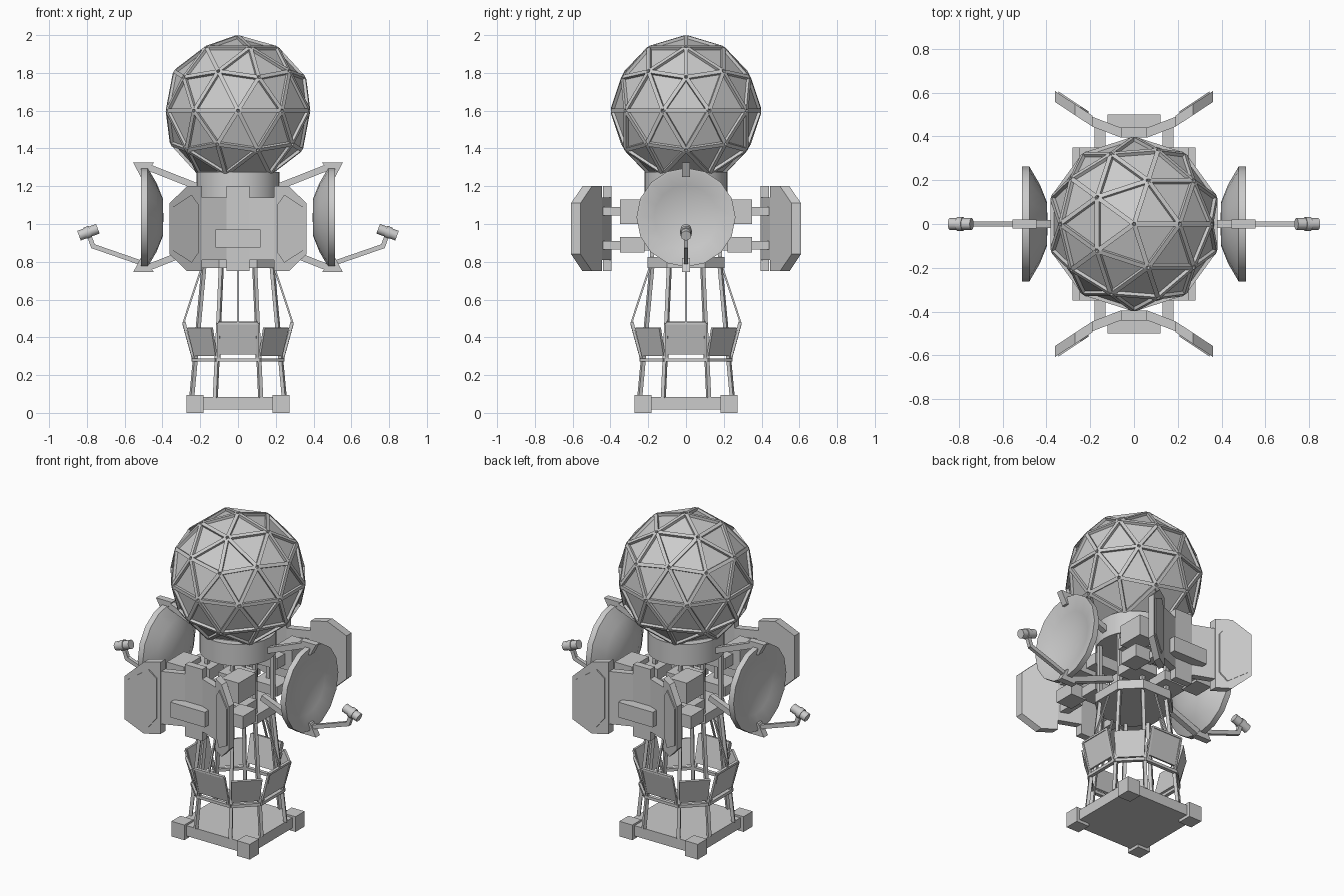
import bpy, bmesh, math
from mathutils import Vector, Matrix

if "Cube" in bpy.data.objects:
    bpy.data.objects.remove(bpy.data.objects["Cube"])

grey = bpy.data.materials.new("plain grey")
grey.use_nodes = True
COLOUR = (0.6, 0.6, 0.6, 1)
grey.diffuse_color = COLOUR
grey.node_tree.nodes["Principled BSDF"].inputs["Base Color"].default_value = COLOUR


def finish(bm, name, smooth=False):
    bmesh.ops.recalc_face_normals(bm, faces=bm.faces)
    mesh = bpy.data.meshes.new(name)
    bm.to_mesh(mesh)
    bm.free()
    mesh.materials.append(grey)
    ob = bpy.data.objects.new(name, mesh)
    bpy.context.collection.objects.link(ob)
    if smooth:
        bpy.ops.object.select_all(action='DESELECT')
        ob.select_set(True)
        bpy.context.view_layer.objects.active = ob
        bpy.ops.object.shade_smooth_by_angle(angle=math.radians(35))
    return ob


def box(bm, lo, hi):
    lo, hi = Vector(lo), Vector(hi)
    m = Matrix.Translation((lo + hi) / 2) @ Matrix.Diagonal((*(hi - lo), 1))
    bmesh.ops.create_cube(bm, size=1, matrix=m)


def beam(bm, a, b, width, depth, up=(0, 0, 1)):
    """Rectangular bar from a to b; depth runs along the up direction."""
    a, b, up = Vector(a), Vector(b), Vector(up)
    z = (b - a).normalized()
    x = up.cross(z)
    x = x.normalized() if x.length > 0.01 else Vector((1, 0, 0))
    rot = Matrix((x, z.cross(x), z)).transposed().to_4x4()
    size = Matrix.Diagonal((width, depth, (b - a).length, 1))
    bmesh.ops.create_cube(bm, size=1, matrix=Matrix.Translation((a + b) / 2) @ rot @ size)


def prism(bm, front, back):
    """Solid between two matching outlines."""
    f = [bm.verts.new(p) for p in front]
    g = [bm.verts.new(p) for p in back]
    bm.faces.new(f)
    bm.faces.new(g[::-1])
    n = len(f)
    for i in range(n):
        bm.faces.new((f[i], g[i], g[(i + 1) % n], f[(i + 1) % n]))


def drum(bm, a, b, radius, sides):
    a, b = Vector(a), Vector(b)
    rot = (b - a).to_track_quat('Z', 'Y').to_matrix().to_4x4()
    bmesh.ops.create_cone(bm, cap_ends=True, segments=sides, radius1=radius, radius2=radius,
                          depth=(b - a).length, matrix=Matrix.Translation((a + b) / 2) @ rot)


def ring_points(r, z):
    """Eight corners of the tower's slightly uneven octagon."""
    pts = [(sx * r * u, sy * r * v, z) for sx in (1, -1) for sy in (1, -1)
           for u, v in ((1, 0.49), (0.49, 1))]
    return sorted(pts, key=lambda p: math.atan2(p[1], p[0]))


# Geodesic dome: flat panels with a raised bar on every edge
dome = bmesh.new()
bmesh.ops.create_icosphere(dome, subdivisions=2, radius=0.386, matrix=Matrix.Translation((0, 0, 1.6)))
bars = bmesh.new()
for e in dome.edges:
    a, b = (v.co for v in e.verts)
    mid = (a + b) / 2
    if mid.z > 1.25:
        beam(bars, a.lerp(b, 0.02), a.lerp(b, 0.98), 0.021, 0.028, mid - Vector((0, 0, 1.6)))
finish(dome, "dome_panels")
finish(bars, "dome_frame")

# Collar under the dome
bm = bmesh.new()
drum(bm, (0, 0, 1.14), (0, 0, 1.275), 0.22, 32)
finish(bm, "dome_collar", True)

# Base plate with corner blocks
bm = bmesh.new()
box(bm, (-0.25, -0.25, 0.018), (0.25, 0.25, 0.083))
finish(bm, "base_plate")
bm = bmesh.new()
for sx in (-1, 1):
    for sy in (-1, 1):
        cx, cy = sx * 0.227, sy * 0.227
        box(bm, (cx - 0.045, cy - 0.045, 0), (cx + 0.045, cy + 0.045, 0.095))
finish(bm, "base_corner_blocks")

# Tower legs, middle ring and upper deck
legs, ring = bmesh.new(), bmesh.new()
low, mid, top = ring_points(0.245, 0.08), ring_points(0.235, 0.28), ring_points(0.18, 0.78)
for i in range(8):
    beam(legs, low[i], top[i], 0.02, 0.02)
    beam(ring, mid[i], mid[(i + 1) % 8], 0.022, 0.018)
    beam(legs, top[i], (top[i][0], top[i][1], 1.15), 0.022, 0.022, (0, 1, 0))
finish(legs, "tower_legs")
finish(ring, "tower_ring")
bm = bmesh.new()
prism(bm, ring_points(0.205, 0.768), ring_points(0.205, 0.825))
finish(bm, "tower_deck")

# Flared skirt panels with stay rods
skirt, rods = bmesh.new(), bmesh.new()
for i in range(8):
    turn = Matrix.Rotation(i * math.pi / 4, 4, 'Z')
    z0, z1, half = (0.31, 0.48, 0.105) if i % 2 == 0 else (0.30, 0.45, 0.09)
    face = [(0.25, -half * 0.9, z0), (0.25, half * 0.9, z0), (0.292, half, z1), (0.292, -half, z1)]
    prism(skirt, [turn @ Vector(p) for p in face],
          [turn @ Vector((p[0] - 0.014, p[1], p[2] + 0.003)) for p in face])
    if i % 2 == 0:
        beam(rods, turn @ Vector((0.288, 0, 0.48)), turn @ Vector((0.19, 0, 0.775)), 0.01, 0.01)
        for s in (-1, 1):
            beam(rods, turn @ Vector((0.288, s * 0.105, 0.475)),
                 turn @ Vector((0.236, s * 0.1, 0.285)), 0.014, 0.014)
            beam(rods, turn @ Vector((0.288, 0, 0.475)), turn @ Vector((0.288, s * 0.105, 0.475)), 0.012, 0.012)
finish(skirt, "skirt_panels")
finish(rods, "skirt_rods")


# Winged shields on the front and back
def bend(x):
    """Depth of the shield's inner face at sideways distance x."""
    if x < 0.06:
        return 0.395
    return 0.395 + (x - 0.06) * 0.38 if x < 0.19 else 0.445 + (x - 0.19) * 0.66


def slab(bm, half, sx, sy, y0, y1):
    """Upright slab with an outline mirrored about its mid height."""
    outline = [(x, 0.975 + h) for x, h in half] + [(x, 0.975 - h) for x, h in half[::-1]]
    prism(bm, [(sx * x, sy * (bend(x) + y0), z) for x, z in outline],
          [(sx * x, sy * (bend(x) + y1), z) for x, z in outline])


for sy, side in ((-1, "front"), (1, "back")):
    bm, plates = bmesh.new(), bmesh.new()
    for sx in (-1, 1):
        slab(bm, [(0, 0.225), (0.06, 0.225)], sx, sy, 0, 0.045)
        slab(bm, [(0.06, 0.165), (0.19, 0.165)], sx, sy, 0, 0.045)
        slab(bm, [(0.19, 0.225), (0.27, 0.225), (0.362, 0.135)], sx, sy, 0, 0.05)
        slab(plates, [(0.207, 0.125), (0.245, 0.18), (0.345, 0.115)], sx, sy, 0.05, 0.058)
    finish(bm, side + "_shield")
    finish(plates, side + "_shield_plates")
    bm = bmesh.new()
    ys = sorted((sy * 0.43, sy * 0.5))
    box(bm, (-0.12, ys[0], 0.875), (0.12, ys[1], 0.97))
    finish(bm, side + "_shield_box")

    # Equipment boxes and short arms that carry the shield
    bm = bmesh.new()
    for sx in (-1, 1):
        for x0, x1, y0, y1, z0, z1 in ((0.13, 0.25, 0.18, 0.35, 1.0, 1.13),
                                       (0.17, 0.28, 0.22, 0.35, 0.85, 0.93),
                                       (0.13, 0.18, 0.3, 0.44, 1.045, 1.09),
                                       (0.13, 0.18, 0.3, 0.44, 0.865, 0.91),
                                       (0.03, 0.2, 0.1, 0.24, 0.86, 0.92),
                                       (0.03, 0.2, 0.1, 0.24, 1.03, 1.1)):
            xs, ys = sorted((sx * x0, sx * x1)), sorted((sy * y0, sy * y1))
            box(bm, (xs[0], ys[0], z0), (xs[1], ys[1], z1))
    finish(bm, side + "_equipment_boxes")

# Dishes on the left and right, with clips, struts and feed arms
PROFILE = [(0, 0.395), (0.1, 0.398), (0.18, 0.43), (0.262, 0.478), (0.262, 0.513),
           (0.25, 0.513), (0.17, 0.485), (0.09, 0.468), (0, 0.462)]
SIDES, MID = 16, 1.035
for sx, side in ((1, "left"), (-1, "right")):
    bm = bmesh.new()
    pts = [bm.verts.new((sx * x, 0, MID + r)) for r, x in PROFILE]
    edges = [bm.edges.new(p) for p in zip(pts, pts[1:])]
    bmesh.ops.spin(bm, geom=pts + edges, cent=(0, 0, MID), axis=(1, 0, 0),
                   angle=math.tau, steps=SIDES)
    bmesh.ops.remove_doubles(bm, verts=bm.verts, dist=0.0005)
    finish(bm, side + "_dish", True)

    bm = bmesh.new()
    for s in (1, -1):
        clip = [(0.445, 0.29), (0.555, 0.29), (0.515, 0.215), (0.48, 0.215), (0.475, 0.25)]
        prism(bm, [(sx * x, -0.02, MID + s * h) for x, h in clip],
              [(sx * x, 0.02, MID + s * h) for x, h in clip])
        beam(bm, (sx * 0.17, 0, MID + s * 0.145), (sx * 0.475, 0, MID + s * 0.265), 0.035, 0.035)
    finish(bm, side + "_dish_clips")

    bm = bmesh.new()
    beam(bm, (sx * 0.5, 0, 0.79), (sx * 0.775, 0, 0.885), 0.022, 0.025)
    beam(bm, (sx * 0.765, 0, 0.875), (sx * 0.79, 0, 0.945), 0.022, 0.024)
    finish(bm, side + "_feed_arm")
    bm = bmesh.new()
    a, b = Vector((sx * 0.742, 0, 0.975)), Vector((sx * 0.842, 0, 0.938))
    drum(bm, a, b, 0.027, 12)
    drum(bm, a.lerp(b, 0.4), a.lerp(b, 0.65), 0.032, 12)
    finish(bm, side + "_feed_horn", True)
